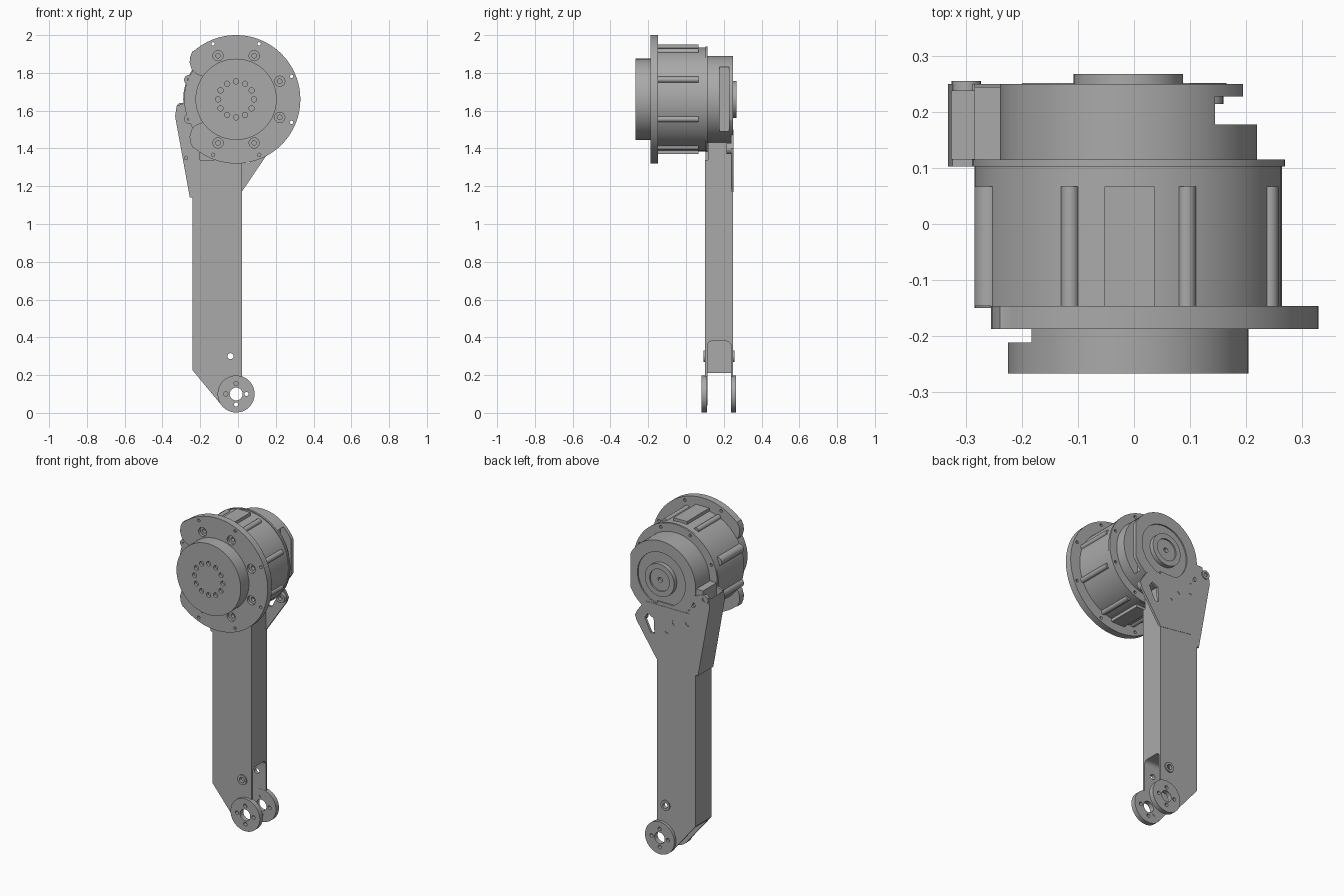
import bpy, bmesh, math
from mathutils import Matrix

cube = bpy.data.objects.get("Cube")
if cube:
    bpy.data.objects.remove(cube, do_unlink=True)

metal = bpy.data.materials.new("grey_metal")
metal.use_nodes = True
GREY = (0.4, 0.4, 0.4, 1)
metal.diffuse_color = GREY
metal.node_tree.nodes["Principled BSDF"].inputs["Base Color"].default_value = GREY

CX, CZ = -0.01, 1.66      # motor axis
FX, FZ = -0.01, 0.1       # foot axis
parts = []


def ring_points(r, n=64, x=CX, z=CZ, a0=0, a1=360):
    full = a1 - a0 == 360
    steps = n if full else n - 1
    return [(x + r * math.cos(math.radians(a0 + (a1 - a0) * i / steps)),
             z + r * math.sin(math.radians(a0 + (a1 - a0) * i / steps))) for i in range(n)]


def prism(pts, y0, y1):
    """Mesh of an x-z outline swept along y."""
    bm = bmesh.new()
    face = bm.faces.new([bm.verts.new((x, y0, z)) for x, z in pts])
    new = bmesh.ops.extrude_face_region(bm, geom=[face])["geom"]
    bmesh.ops.translate(bm, vec=(0, y1 - y0, 0),
                        verts=[v for v in new if isinstance(v, bmesh.types.BMVert)])
    bmesh.ops.recalc_face_normals(bm, faces=bm.faces)
    return bm


def disc(r, y0, y1, x=CX, z=CZ, n=64):
    return prism(ring_points(r, n, x, z), y0, y1)


def box(x0, x1, y0, y1, z0, z1):
    return prism([(x0, z0), (x1, z0), (x1, z1), (x0, z1)], y0, y1)


def polar(r, deg):
    a = math.radians(deg)
    return CX + r * math.cos(a), CZ + r * math.sin(a)


def to_object(name, bms):
    me = bpy.data.meshes.new(name)
    whole = bmesh.new()
    for bm in bms:
        bm.to_mesh(me)
        whole.from_mesh(me)
        bm.free()
    whole.to_mesh(me)
    whole.free()
    ob = bpy.data.objects.new(name, me)
    bpy.context.collection.objects.link(ob)
    return ob


def part(name, bm, cuts=()):
    """Make a part and bake its cuts."""
    ob = to_object(name, [bm])
    if cuts:
        cutter = to_object(name + "_cutter", cuts)
        cutter.hide_render = True
        mod = ob.modifiers.new("cut", "BOOLEAN")
        mod.operation, mod.solver, mod.object = "DIFFERENCE", "EXACT", cutter
        mod.use_self = True
        deps = bpy.context.evaluated_depsgraph_get()
        baked = bpy.data.meshes.new_from_object(ob.evaluated_get(deps))
        ob.modifiers.clear()
        ob.data = baked
        bpy.data.objects.remove(cutter, do_unlink=True)
    ob.data.materials.clear()
    ob.data.materials.append(metal)
    parts.append(ob)
    return ob


# Front output disc with a bolt circle and a relieved side
holes = [disc(0.014, -0.3, -0.25, *polar(0.095, 30 * i), 16) for i in range(12)]
part("output_disc", disc(0.215, -0.267, -0.18), holes + [box(-0.3, -0.183, -0.212, -0.1, 1.3, 2)])

# Mounting flange, open on one side between two rounded lobes
lobe = [(-0.24, 0.255), (-0.254, 0.225), (-0.256, 0.195), (-0.246, 0.16), (-0.222, 0.135), (-0.183, 0.12)]
outline = ring_points(0.34, 80, a0=-131, a1=131)
outline += [(x, CZ + z) for x, z in lobe] + [(x, CZ - z) for x, z in reversed(lobe)]
cuts = []
for a in (-112.5, -67.5, -22.5, 22.5, 67.5, 112.5):
    x, z = polar(0.25, a)
    cuts += [disc(0.027, -0.3, -0.172, x, z, 24), disc(0.012, -0.173, -0.15, x, z, 16)]
    cuts.append(disc(0.009, -0.3, -0.1, *polar(0.318, a), 12))
part("mounting_flange", prism(outline, -0.188, -0.147), cuts)

# Motor body, rear rim, ribs and flat pads
part("motor_body", disc(0.275, -0.15, 0.103, n=96))
part("rear_rim", disc(0.28, 0.103, 0.115, n=96),
     [disc(0.009, 0.05, 0.2, *polar(0.258, 22.5 + 45 * i), 12) for i in range(8)])
for i in range(8):
    a = 22.5 + 45 * i
    side = i in (3, 4)
    x, z = polar(0.27 if side else 0.273, a)
    hole = [disc(0.009, -0.2, -0.1, x, z, 12)] if side else []
    part("body_rib", disc(0.026 if side else 0.016, -0.147, 0.067, x, z, 24), hole)
for s in (-1, 1):
    z0, z1 = sorted((CZ + s * 0.25, CZ + s * 0.29))
    part("body_pad", box(-0.053, 0.037, -0.147, 0.067, z0, z1))

# Rear housing with side window and recessed face
part("rear_housing", disc(0.23, 0.115, 0.25, n=96),
     [box(0.125, 0.4, 0.178, 0.228, CZ - 0.17, CZ + 0.17),
      box(0.195, 0.4, 0.178, 0.3, CZ - 0.2, CZ + 0.2),
      disc(0.16, 0.242, 0.3)])
part("rear_cap", disc(0.098, 0.23, 0.268), [disc(0.066, 0.26, 0.3), disc(0.015, 0.24, 0.3, n=16)])

# Leg beam with a fork slot at the bottom
slot = box(-0.215, 0.1, 0.113, 0.238, 0.1, 0.38)
edges = [e for e in slot.edges if all(v.co.z > 0.3 for v in e.verts)
         and abs(e.verts[0].co.y - e.verts[1].co.y) < 0.001
         and abs(e.verts[0].co.x - e.verts[1].co.x) > 0.1]
bmesh.ops.bevel(slot, geom=edges, offset=0.025, segments=5, affect="EDGES", profile=0.5)
beam = [(-0.24, 0.225), (-0.085, 0.038), (0.02, 0.1), (0.02, 1.34), (-0.24, 1.34)]
part("leg_beam", prism(beam, 0.1, 0.25),
     [slot, box(-0.4, 0.1, 0.113, 0.238, -0.1, 0.21),
      disc(0.016, 0, 0.4, -0.04, 0.3, 24), disc(0.034, 0, 0.4, FX, FZ, 32)])
part("leg_neck", box(-0.235, 0.02, 0.117, 0.249, 1.33, 1.52))
for y0, y1 in ((0.093, 0.103), (0.247, 0.257)):
    part("pin_boss", disc(0.03, y0, y1, -0.04, 0.3, 32), [disc(0.016, 0, 0.4, -0.04, 0.3, 24)])

# Foot discs
for y0, y1 in ((0.083, 0.112), (0.237, 0.266)):
    bolts = [disc(0.011, 0, 0.4, FX + 0.055 * math.cos(k * math.pi / 2),
                  FZ + 0.055 * math.sin(k * math.pi / 2), 16) for k in range(4)]
    part("foot_disc", disc(0.098, y0, y1, FX, FZ), bolts + [disc(0.034, 0, 0.4, FX, FZ, 32)])

# Side bracket with open pocket, and thin back gusset
bracket = [(-0.255, 1.14), (-0.2, 1.14), (-0.2, 1.6), (-0.285, 1.64), (-0.325, 1.625), (-0.333, 1.57)]
part("side_bracket", prism(bracket, 0.103, 0.25),
     [box(-0.326, -0.285, 0.116, 0.238, 1.55, 1.8),
      disc(0.016, 0.235, 0.3, -0.22, 1.56, 16), disc(0.009, 0, 0.12, -0.275, 1.35, 12)])
part("bracket_clamp", box(-0.285, -0.235, 0.115, 0.245, 1.58, 1.66))
part("bracket_lug", disc(0.026, 0.238, 0.256, -0.3, 1.615, 24), [disc(0.012, 0.2, 0.3, -0.3, 1.615, 16)])
gusset = [(-0.2, 1.2), (0.02, 1.17), (0.155, 1.37), (0.165, 1.4), (0.15, 1.43), (0.1, 1.5), (-0.2, 1.5)]
back_holes = [disc(0.016, 0.235, 0.3, x, z, 16) for x, z in ((-0.19, 1.44), (-0.1, 1.42), (-0.05, 1.36))]
part("back_gusset", prism(gusset, 0.238, 0.252),
     back_holes + [prism([(0.035, 1.32), (0.06, 1.32), (0.1, 1.4), (0.08, 1.43), (0.04, 1.41)], 0.2, 0.3)])
part("gusset_lug", disc(0.03, 0.215, 0.252, 0.13, 1.4, 24), [disc(0.014, 0.2, 0.3, 0.13, 1.4, 16)])

# Smooth the round walls, keep the edges crisp
bpy.ops.object.select_all(action="DESELECT")
for ob in parts:
    ob.select_set(True)
bpy.context.view_layer.objects.active = parts[0]
bpy.ops.object.shade_smooth_by_angle(angle=math.radians(30))
